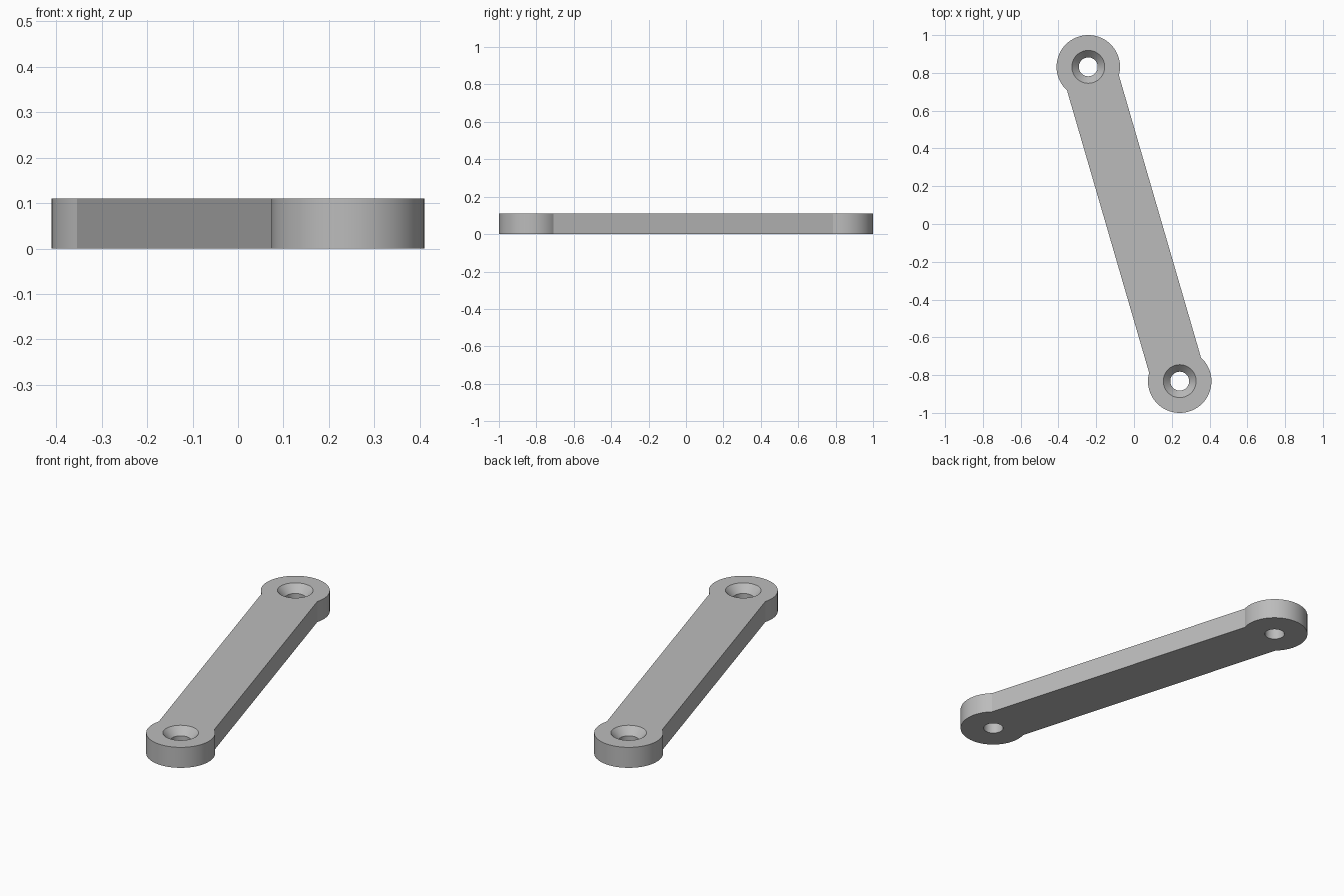
import bpy, bmesh, math
from mathutils import Vector

cube = bpy.data.objects.get("Cube")
if cube:
    bpy.data.objects.remove(cube, do_unlink=True)

HEIGHT = 0.11
END = Vector((0.242, -0.832))      # centre of the front boss
BOSS_R, BAR_HALF = 0.168, 0.143
HOLE_R, SINK_R, SINK_DEPTH = 0.05, 0.087, 0.04
SEGMENTS = 64

grey = bpy.data.materials.new("plain grey")
grey.use_nodes = True
grey.diffuse_color = (0.5, 0.5, 0.5, 1)
grey.node_tree.nodes["Principled BSDF"].inputs["Base Color"].default_value = (0.5, 0.5, 0.5, 1)


def mesh_object(name, bm):
    bmesh.ops.recalc_face_normals(bm, faces=bm.faces)
    mesh = bpy.data.meshes.new(name)
    bm.to_mesh(mesh)
    bm.free()
    mesh.materials.append(grey)
    obj = bpy.data.objects.new(name, mesh)
    bpy.context.collection.objects.link(obj)
    return obj


# Link arm: two round bosses joined by a narrower straight bar
axis = math.atan2(END.y, END.x)
neck = math.asin(BAR_HALF / BOSS_R)
sweep = math.pi - neck
bm = bmesh.new()
outline = []
for side in (1, -1):
    turn = axis if side == 1 else axis + math.pi
    for i in range(SEGMENTS + 1):
        a = turn - sweep + 2 * sweep * i / SEGMENTS
        p = END * side + BOSS_R * Vector((math.cos(a), math.sin(a)))
        outline.append(bm.verts.new((p.x, p.y, 0)))
base = bm.faces.new(outline)
top = bmesh.ops.extrude_face_region(bm, geom=[base])["geom"]
bmesh.ops.translate(bm, vec=(0, 0, HEIGHT), verts=[v for v in top if isinstance(v, bmesh.types.BMVert)])
arm = mesh_object("link_arm", bm)

# Countersunk screw holes: straight bore opening into a cone at the top
flare = (SINK_R - HOLE_R) / SINK_DEPTH
over = 0.02
profile = [(HOLE_R, -over), (HOLE_R, HEIGHT - SINK_DEPTH), (SINK_R + flare * over, HEIGHT + over)]
for label, side in (("front", 1), ("back", -1)):
    bm = bmesh.new()
    rings = []
    for r, z in profile:
        ring = bmesh.ops.create_circle(bm, segments=SEGMENTS, radius=r)["verts"]
        for v in ring:
            v.co += Vector((END.x * side, END.y * side, z))
        rings.append(ring)
    for lower, upper in zip(rings, rings[1:]):
        for i in range(SEGMENTS):
            j = (i + 1) % SEGMENTS
            bm.faces.new((lower[i], lower[j], upper[j], upper[i]))
    bm.faces.new(rings[0])
    bm.faces.new(rings[-1])
    cutter = mesh_object(label + "_hole_cutter", bm)
    cutter.hide_render = True
    cut = arm.modifiers.new(label + "_hole", "BOOLEAN")
    cut.operation = "DIFFERENCE"
    cut.solver = "EXACT"
    cut.object = cutter

# Bake the holes and drop the cutters
bpy.context.view_layer.update()
result = bpy.data.meshes.new_from_object(arm.evaluated_get(bpy.context.evaluated_depsgraph_get()))
cutters = [m.object for m in arm.modifiers]
arm.modifiers.clear()
arm.data = result
for cutter in cutters:
    bpy.data.objects.remove(cutter, do_unlink=True)

# Smooth round walls, crisp edges
bpy.ops.object.select_all(action="DESELECT")
arm.select_set(True)
bpy.context.view_layer.objects.active = arm
bpy.ops.object.shade_smooth_by_angle(angle=math.radians(25))
